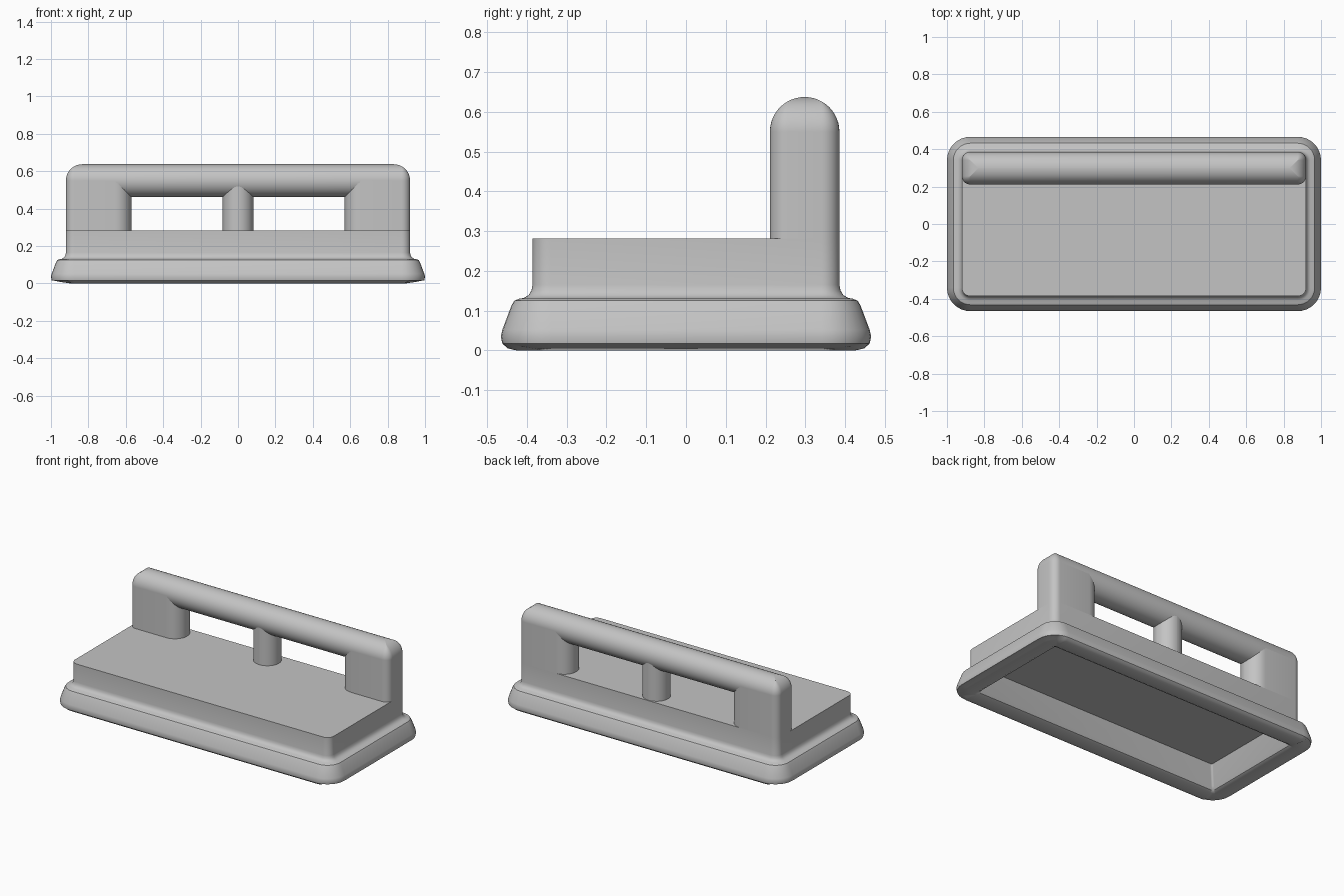
import bpy
import math

cube = bpy.data.objects.get("Cube")
if cube:
    bpy.data.objects.remove(cube, do_unlink=True)

grey = bpy.data.materials.new("plain_grey")
grey.use_nodes = True
colour = (0.55, 0.55, 0.55, 1)
grey.diffuse_color = colour
grey.node_tree.nodes["Principled BSDF"].inputs["Base Color"].default_value = colour


def outline(x0, x1, y0, y1, r_left, r_right, steps=8):
    """Counter-clockwise rounded rectangle with separate end radii."""
    corners = [(x1 - r_right, y1 - r_right, r_right, 0),
               (x0 + r_left, y1 - r_left, r_left, 90),
               (x0 + r_left, y0 + r_left, r_left, 180),
               (x1 - r_right, y0 + r_right, r_right, 270)]
    points = []
    for cx, cy, r, start in corners:
        for i in range(steps + 1):
            a = math.radians(start + 90 * i / steps)
            points.append((cx + r * math.cos(a), cy + r * math.sin(a)))
    return points


def loft(name, rings, angle=35):
    """Join (outline, z) rings into a closed smooth-shaded solid."""
    n = len(rings[0][0])
    verts = [(x, y, z) for ring, z in rings for x, y in ring]
    faces = [tuple(reversed(range(n)))]
    for k in range(len(rings) - 1):
        for i in range(n):
            j = (i + 1) % n
            faces.append((k * n + i, k * n + j, (k + 1) * n + j, (k + 1) * n + i))
    faces.append(tuple(range((len(rings) - 1) * n, len(rings) * n)))
    mesh = bpy.data.meshes.new(name)
    mesh.from_pydata(verts, [], faces)
    mesh.materials.append(grey)
    obj = bpy.data.objects.new(name, mesh)
    bpy.context.collection.objects.link(obj)
    bpy.ops.object.select_all(action="DESELECT")
    obj.select_set(True)
    bpy.context.view_layer.objects.active = obj
    bpy.ops.object.shade_smooth_by_angle(angle=math.radians(angle))
    return obj


# Base: one profile running from the hollow underside round the skirt to the top
BODY_X, BODY_Y = 0.92, 0.386
profile = [(-0.10, 0.14), (-0.055, 0.03), (-0.045, 0.01), (-0.025, 0),
           (0.04, 0), (0.062, 0.005), (0.076, 0.017), (0.08, 0.035),
           (0.076, 0.052), (0.053, 0.113), (0.046, 0.125), (0.034, 0.13),
           (0.022, 0.132), (0.010, 0.139), (0.003, 0.150), (0, 0.165),
           (0, 0.282)]
rings = []
for grow, z in profile:
    x, y, r = BODY_X + grow, BODY_Y + grow, max(0.045 + grow, 0.012)
    rings.append((outline(-x, x, -y, y, r, r), z))
base = loft("hollow_base", rings)
# The underside lifts slightly at both ends
for v in base.data.vertices:
    if v.co.z < 0.012 and abs(v.co.x) > 0.9:
        v.co.z += 0.01

# Handle beam: round bar with mitred rounded ends
RADIUS, HANDLE_Y, BEAM_Z = 0.0875, 0.2985, 0.55
rings = []
for i in range(-12, 13):
    a = math.radians(7.5 * i)
    inset = min(RADIUS * (1 - math.cos(a)), RADIUS - 0.001)
    x, y, r = BODY_X - inset, RADIUS - inset, max(0.045 - inset, 0.001)
    rings.append((outline(-x, x, HANDLE_Y - y, HANDLE_Y + y, r, r),
                  BEAM_Z + RADIUS * math.sin(a)))
loft("handle_beam", rings)

# End posts: flat slabs with a half-round inner edge
front, back = HANDLE_Y - RADIUS, HANDLE_Y + RADIUS
right = outline(-BODY_X, -0.57, front, back, 0.045, RADIUS - 0.0005)
left = outline(0.57, BODY_X, front, back, RADIUS - 0.0005, 0.045)
for name, shape in (("right_end_post", right), ("left_end_post", left)):
    loft(name, [(shape, 0.27), (shape, BEAM_Z)])

# Round centre post
r = 0.082
circle = outline(-r, r, HANDLE_Y - r, HANDLE_Y + r, r - 0.0005, r - 0.0005)
loft("centre_post", [(circle, 0.27), (circle, BEAM_Z)])
